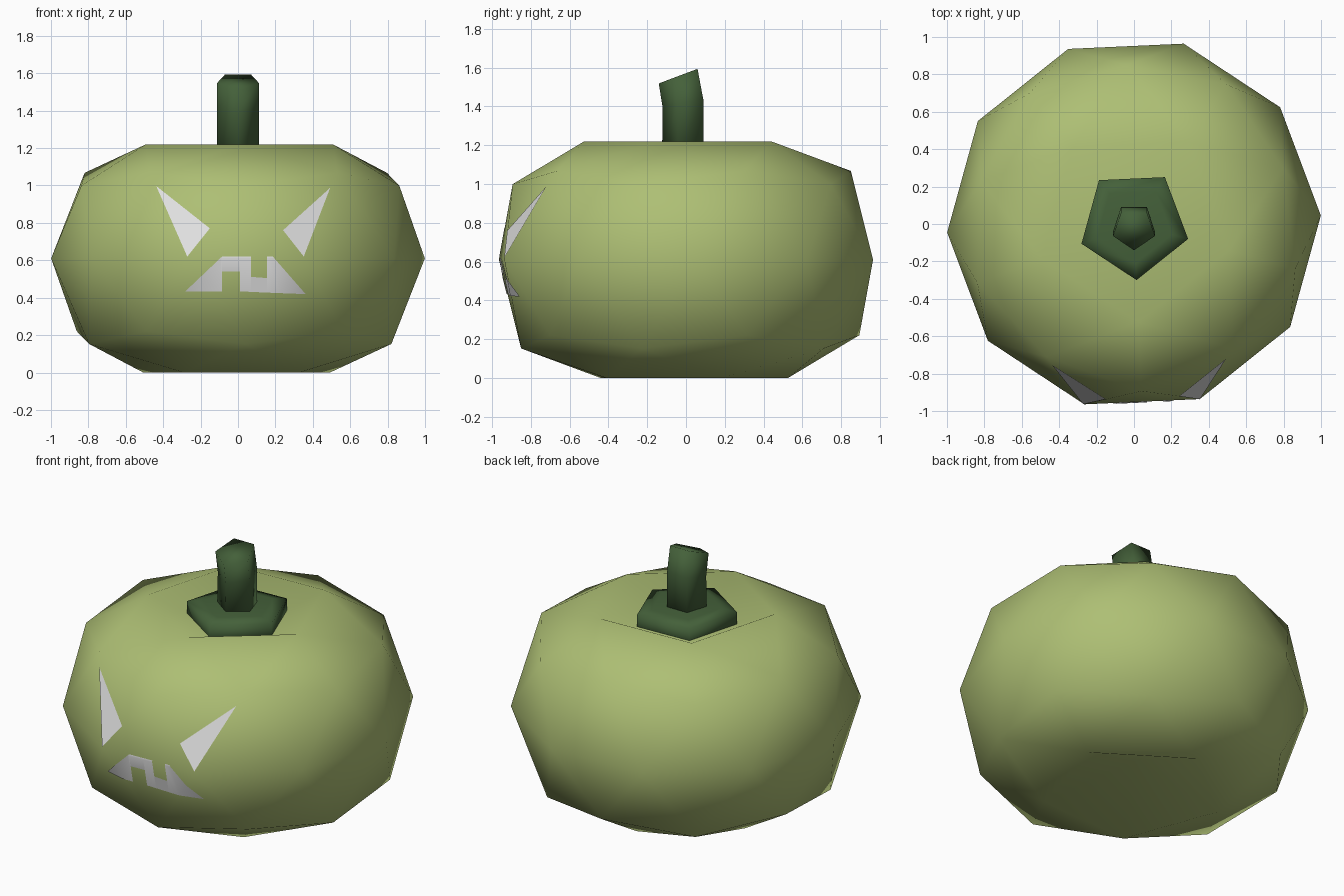
import bpy, bmesh, math
from mathutils import Vector, Matrix

if "Cube" in bpy.data.objects:
    bpy.data.objects.remove(bpy.data.objects["Cube"])

TURN = math.radians(-15.4)      # the whole model is slightly turned about z
MID = 0.61                      # height of the widest ring


def material(name, rgb):
    m = bpy.data.materials.new(name)
    m.diffuse_color = (*rgb, 1)
    m.use_nodes = True
    m.node_tree.nodes["Principled BSDF"].inputs["Base Color"].default_value = m.diffuse_color
    return m


def finish(bm, name, mat):
    me = bpy.data.meshes.new(name)
    bm.to_mesh(me)
    me.materials.append(mat)
    for p in me.polygons:
        p.use_smooth = True
    ob = bpy.data.objects.new(name, me)
    bpy.context.collection.objects.link(ob)
    return ob


rind = material("pale green rind", (0.42, 0.52, 0.175))
stalk = material("dark green stalk", (0.058, 0.118, 0.042))
white = material("white face", (0.75, 0.75, 0.75))

# Body: squashed icosphere with flat rims and dimpled poles
body = bmesh.new()
bmesh.ops.create_icosphere(body, subdivisions=2, radius=1)
for v in body.verts:
    s = 1 if v.co.z > 0 else -1
    h = abs(v.co.z)
    v.co.z = s * 0.40 if h > 0.95 else s * 0.61 if h > 0.7 else v.co.z * 0.87
bmesh.ops.transform(body, matrix=Matrix.Translation((0, 0, MID)) @ Matrix.Rotation(TURN, 4, 'Z'),
                    verts=body.verts)
body.normal_update()
finish(body, "pumpkin_body", rind)


def ring(bm, r, z, y=0.0, tilt=0.0):
    """Five-sided ring, tilted so that its back is higher."""
    out = []
    for k in range(5):
        a = TURN + math.radians(72 * k) if r > 0.2 else math.radians(-90 + 72 * k)
        dy = r * math.sin(a)
        out.append(bm.verts.new((r * math.cos(a), y + dy * math.cos(tilt), z + dy * math.sin(tilt))))
    return out


def loft(name, rings, mat):
    bm = bmesh.new()
    loops = [ring(bm, *p) for p in rings]
    for lo, hi in zip(loops, loops[1:]):
        for k in range(5):
            j = (k + 1) % 5
            bm.faces.new((lo[k], lo[j], hi[j], hi[k]))
    bm.faces.new(loops[0][::-1])
    bm.faces.new(loops[-1])
    bm.normal_update()
    return finish(bm, name, mat)


# Stalk: wide collar sitting in the dimple, and a bent stem
loft("stalk_collar", [(0.30, 1.08), (0.30, 1.205), (0.21, 1.22)], stalk)
loft("stalk_stem", [(0.118, 1.15, -0.005), (0.118, 1.42, -0.005, 0.18),
                    (0.118, 1.56, -0.03, 0.36)], stalk)


# Face: convex outlines in x, z, cut along the body's facets and laid on them
def clip(poly, a, b, inside):
    side = lambda p: (b.x - a.x) * (p[1] - a.z) - (b.z - a.z) * (p[0] - a.x)
    sign = 1 if side((inside.x, inside.z)) > 0 else -1
    out = []
    for p, q in zip(poly, poly[1:] + poly[:1]):
        sp, sq = side(p) * sign, side(q) * sign
        if sp >= 0:
            out.append(p)
        if sp * sq < 0:
            t = sp / (sp - sq)
            out.append((p[0] + t * (q[0] - p[0]), p[1] + t * (q[1] - p[1])))
    return out


def decal(name, polys):
    bm = bmesh.new()
    centre = Vector((0, 0, MID))
    for f in body.faces:
        if f.normal.y > -0.05:
            continue
        c, n, o = f.calc_center_median(), f.normal, f.verts[0].co
        for poly in polys:
            pts = list(poly)
            for e in f.edges:
                pts = clip(pts, e.verts[0].co, e.verts[1].co, c) if pts else pts
            if len(pts) < 3:
                continue
            vs = []
            for x, z in pts:
                y = o.y - (n.x * (x - o.x) + n.z * (z - o.z)) / n.y
                vs.append(bm.verts.new(centre + (Vector((x, y, z)) - centre) * 1.005))
            face = bm.faces.new(vs)
            face.normal_update()
            if face.normal.y > 0:
                face.normal_flip()
    bmesh.ops.remove_doubles(bm, verts=bm.verts, dist=0.0005)
    finish(bm, name, white)


decal("left_eye", [[(-0.435, 0.995), (-0.15, 0.77), (-0.27, 0.62)]])
decal("right_eye", [[(0.49, 0.985), (0.24, 0.76), (0.35, 0.62)]])
decal("mouth", [
    [(-0.28, 0.435), (-0.085, 0.435), (-0.085, 0.62)],
    [(-0.085, 0.54), (0.01, 0.54), (0.01, 0.62), (-0.085, 0.62)],
    [(0.01, 0.435), (0.07, 0.432), (0.07, 0.62), (0.01, 0.62)],
    [(0.07, 0.432), (0.155, 0.428), (0.155, 0.505), (0.07, 0.512)],
    [(0.155, 0.428), (0.36, 0.42), (0.185, 0.62), (0.155, 0.62)],
])
body.free()
